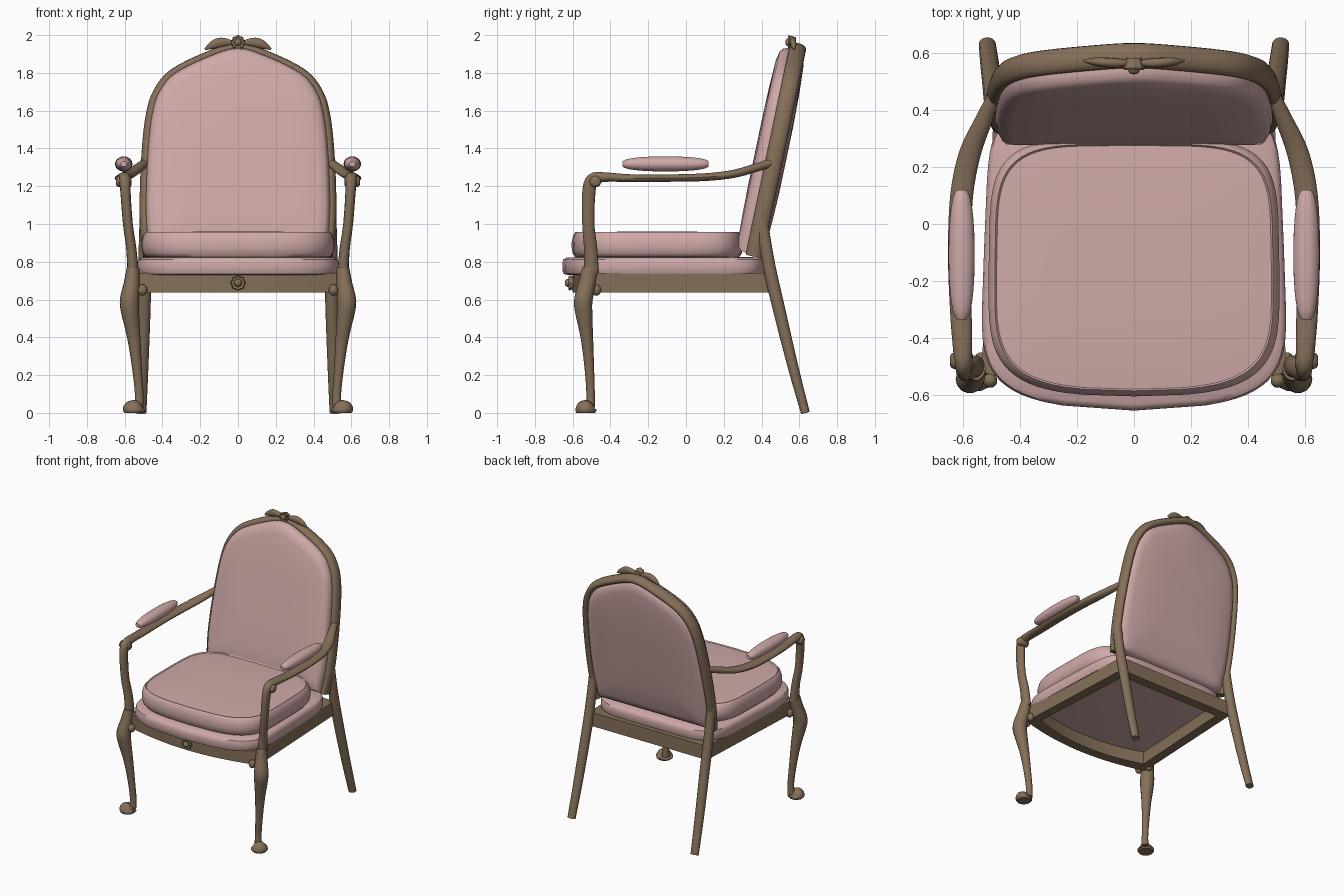
import bpy, bmesh, math
from mathutils import Vector as V

if "Cube" in bpy.data.objects:
    bpy.data.objects.remove(bpy.data.objects["Cube"])

def material(name, rgb):
    m = bpy.data.materials.new(name)
    m.diffuse_color = (*rgb, 1)
    m.use_nodes = True
    m.node_tree.nodes["Principled BSDF"].inputs["Base Color"].default_value = m.diffuse_color
    return m

WOOD = material("wood", (0.235, 0.16, 0.10))
PINK = material("upholstery", (0.62, 0.40, 0.39))

def loft(name, rings, mat, loop=False, angle=45):
    """Skin a list of equal-length closed rings; cap the ends unless looped."""
    bm = bmesh.new()
    vs = [[bm.verts.new(p) for p in r] for r in rings]
    n = len(vs[0])
    for k in range(len(vs) if loop else len(vs) - 1):
        a, b = vs[k], vs[(k + 1) % len(vs)]
        for i in range(n):
            bm.faces.new((a[i], a[(i + 1) % n], b[(i + 1) % n], b[i]))
    if not loop:
        bm.faces.new(vs[0])
        bm.faces.new(vs[-1])
    bmesh.ops.recalc_face_normals(bm, faces=bm.faces)
    me = bpy.data.meshes.new(name)
    bm.to_mesh(me)
    bm.free()
    ob = bpy.data.objects.new(name, me)
    bpy.context.collection.objects.link(ob)
    me.materials.append(mat)
    bpy.ops.object.select_all(action='DESELECT')
    ob.select_set(True)
    bpy.context.view_layer.objects.active = ob
    bpy.ops.object.shade_smooth_by_angle(angle=math.radians(angle))
    return ob

def spline(pts, sub=4):
    """Catmull-Rom through points of any dimension."""
    P = [V(p) for p in pts]
    P = [2 * P[0] - P[1]] + P + [2 * P[-1] - P[-2]]
    out = []
    for i in range(1, len(P) - 2):
        a, b, c, d = P[i - 1:i + 3]
        for k in range(sub):
            t = k / sub
            out.append(0.5 * (2 * b + (c - a) * t + (2 * a - 5 * b + 4 * c - d) * t * t
                              + (3 * b - a - 3 * c + d) * t ** 3))
    return out + [P[-2]]

def sweep(name, centres, radii, ref, mat, sides=14):
    """Elliptical tube; radii are (along ref, across ref)."""
    rings = []
    for i, c in enumerate(centres):
        t = (centres[min(i + 1, len(centres) - 1)] - centres[max(i - 1, 0)]).normalized()
        u = (ref - t * ref.dot(t)).normalized()
        v = t.cross(u)
        a, b = radii[i]
        rings.append([c + u * a * math.cos(q) + v * b * math.sin(q)
                      for q in (2 * math.pi * k / sides for k in range(sides))])
    return loft(name, rings, mat)

def tube(name, pts, ref, mat, s=1, sub=4):
    """pts: (x, y, z, radius along ref, radius across), mirrored by s."""
    S = spline(pts, sub)
    return sweep(name, [V((s * p[0], p[1], p[2])) for p in S], [(p[3], p[4]) for p in S], ref, mat)

def outline(hx, y0, y1, n, bow, taper, count=64):
    """Rounded seat plan with bowed front and narrower back."""
    cy, hy, pts = (y0 + bow + y1) / 2, (y1 - y0 - bow) / 2, []
    for k in range(count):
        q = 2 * math.pi * k / count
        c, s = math.cos(q), math.sin(q)
        x = math.copysign(abs(c) ** (2 / n), c)
        y = math.copysign(abs(s) ** (2 / n), s)
        w = 1 - taper * (y + 1) / 2
        pts.append((hx * x * w, cy + hy * y - (bow * (1 - x * x) * -y if y < 0 else 0)))
    return pts

def stack(name, plan, profile, mat):
    """profile: (inset from the edge, z); plan is shrunk towards its middle."""
    cy = (min(p[1] for p in plan) + max(p[1] for p in plan)) / 2
    return loft(name, [[V((x * k, cy + (y - cy) * k, z)) for x, y in plan] for k, z in profile], mat)

X, Y, Z = V((1, 0, 0)), V((0, 1, 0)), V((0, 0, 1))

# seat rail: bowed front, straight sides
def rail_ring(d, z):
    front = [(x / 6 * (0.535 - d), -0.60 + d + 0.08 * (x / 6) ** 2) for x in range(-6, 7)]
    return [V((x, y, z)) for x, y in front + [(0.49 - d, 0.45 - d), (-0.49 + d, 0.45 - d)]]
loft("seat_rail", [rail_ring(0, 0.637), rail_ring(0, 0.74), rail_ring(0.07, 0.74),
                   rail_ring(0.07, 0.637)], WOOD, loop=True, angle=30)

# upholstered seat base and loose cushion
stack("seat_base", outline(0.545, -0.655, 0.42, 6, 0.08, 0.07),
      [(0.94, 0.73), (0.985, 0.735), (1, 0.755), (1, 0.79), (0.99, 0.812), (0.96, 0.822),
       (0.8, 0.826), (0.3, 0.828)], PINK)
stack("seat_cushion", outline(0.515, -0.605, 0.30, 4.5, 0.04, 0.02),
      [(0.9, 0.822), (0.96, 0.826), (0.99, 0.845), (1, 0.875), (1, 0.905), (0.985, 0.938),
       (0.967, 0.951), (0.957, 0.958), (0.945, 0.951), (0.8, 0.957), (0.3, 0.96)], PINK)

# back frame: arched tube in a leaning plane
SLOPE = 0.21
N = V((0, -1, SLOPE)).normalized()
def on_back(x, z, d=0):
    return V((x, 0.375 + (z - 0.9) * SLOPE, z)) + N * d
half = [(0.475, 0.83), (0.492, 1.0), (0.492, 1.2), (0.48, 1.42), (0.46, 1.58), (0.425, 1.69),
        (0.345, 1.79), (0.17, 1.88)]
arch = spline(half + [(0, 1.93)] + [(-x, z) for x, z in reversed(half)], 4)
sweep("back_frame", [on_back(*p) for p in arch], [(0.045, 0.028)] * len(arch), N, WOOD)

# back upholstery, bulging forward and slightly behind
bottom = [(-0.475 + 0.95 * k / 12, 0.83) for k in range(1, 12)]
ring = [(p[0], p[1]) for p in arch] + bottom
loft("back_pad", [[on_back(x * k, 1.35 + (z - 1.35) * k, d) for x, z in ring] for k, d in
     [(0.3, -0.062), (0.6, -0.058), (0.85, -0.05), (0.93, -0.04), (0.97, -0.02), (0.985, 0.02),
      (0.985, 0.05), (0.97, 0.075), (0.94, 0.09), (0.86, 0.1), (0.6, 0.106), (0.3, 0.108)]], PINK)

def blob(name, centre, size, mat, n=2.0, seg=24):
    """Superellipsoid, long axis along y."""
    rings = []
    for k in range(1, 16):
        q = math.pi * k / 16
        y, r = -math.cos(q), math.sin(q) ** (2 / n)
        rings.append([V(centre) + V((size[0] * r * math.cos(a), size[1] * y, size[2] * r * math.sin(a)))
                      for a in (2 * math.pi * i / seg for i in range(seg))])
    return loft(name, rings, mat)

for s, side in ((1, "right"), (-1, "left")):
    # splayed rear leg
    tube("rear_leg_" + side, [(0.515, 0.632, 0, 0.03, 0.024), (0.507, 0.565, 0.25, 0.033, 0.029),
         (0.497, 0.485, 0.58, 0.035, 0.034), (0.494, 0.44, 0.78, 0.034, 0.034),
         (0.492, 0.405, 1.0, 0.03, 0.033), (0.492, 0.42, 1.08, 0.022, 0.025)], X, WOOD, s)
    # cabriole front leg
    tube("front_leg_" + side, [(0.525, -0.507, 0.03, 0.026, 0.026), (0.523, -0.505, 0.1, 0.023, 0.023),
         (0.535, -0.512, 0.24, 0.026, 0.026), (0.552, -0.525, 0.4, 0.035, 0.034),
         (0.572, -0.542, 0.54, 0.048, 0.047), (0.575, -0.543, 0.6, 0.05, 0.05),
         (0.563, -0.525, 0.68, 0.043, 0.046), (0.555, -0.507, 0.765, 0.034, 0.042)], X, WOOD, s)
    # pad foot
    tube("front_foot_" + side, [(0.55, -0.53, 0, 0.05, 0.05), (0.55, -0.53, 0.014, 0.06, 0.057),
         (0.547, -0.528, 0.03, 0.054, 0.05), (0.535, -0.517, 0.05, 0.028, 0.028)], X, WOOD, s, 3)
    # knee scrolls against the rail
    blob("knee_scroll_front_" + side, (s * 0.505, -0.55, 0.65), (0.025, 0.025, 0.03), WOOD)
    blob("knee_scroll_side_" + side, (s * 0.535, -0.475, 0.65), (0.025, 0.025, 0.03), WOOD)
    # arm and its upright in one sweep
    tube("arm_" + side, [(0.49, 0.455, 1.325, 0.022, 0.022), (0.525, 0.37, 1.298, 0.03, 0.023),
         (0.575, 0.25, 1.265, 0.038, 0.022), (0.605, 0.1, 1.248, 0.04, 0.021),
         (0.613, -0.1, 1.243, 0.04, 0.02), (0.608, -0.3, 1.243, 0.038, 0.021),
         (0.602, -0.43, 1.248, 0.034, 0.026), (0.599, -0.495, 1.235, 0.03, 0.034),
         (0.595, -0.515, 1.16, 0.027, 0.036), (0.583, -0.517, 1.0, 0.026, 0.033),
         (0.565, -0.505, 0.87, 0.027, 0.036), (0.555, -0.5, 0.74, 0.03, 0.04)], X, WOOD, s)
    # scroll at the arm end
    tube("arm_scroll_" + side, [(0.565, -0.48, 1.225, 0.02, 0.02), (0.575, -0.48, 1.225, 0.03, 0.03),
         (0.632, -0.48, 1.225, 0.03, 0.03), (0.645, -0.48, 1.225, 0.018, 0.018)], Z, WOOD, s, 2)
    # padded armrest
    blob("arm_pad_" + side, (s * 0.605, -0.108, 1.318), (0.046, 0.232, 0.04), PINK, 3.2)
    # crest leaf
    tube("crest_leaf_" + side, [(0.02, 0.565, 1.955, 0.01, 0.012), (0.06, 0.565, 1.962, 0.016, 0.02),
         (0.1, 0.567, 1.96, 0.017, 0.026), (0.14, 0.57, 1.945, 0.014, 0.02),
         (0.175, 0.572, 1.925, 0.004, 0.005)], Y, WOOD, s)

# carved rosettes: petalled disc with a raised button
def rosette(name, y, z, r, depth):
    def petals(k, d):
        return [V((r * k * (0.94 + 0.06 * math.cos(8 * a)) * math.cos(a), y - d,
                   z + r * k * (0.94 + 0.06 * math.cos(8 * a)) * math.sin(a)))
                for a in (2 * math.pi * i / 32 for i in range(32))]
    loft(name, [petals(k, d * depth) for k, d in
         [(0.7, -1), (0.9, 0), (1, 0.25), (0.9, 0.5), (0.55, 0.4), (0.5, 0.75), (0.3, 1), (0.1, 1.05)]],
         WOOD)

rosette("rail_rosette", -0.605, 0.688, 0.04, 0.035)
rosette("crest_rosette", 0.555, 1.962, 0.038, 0.028)
